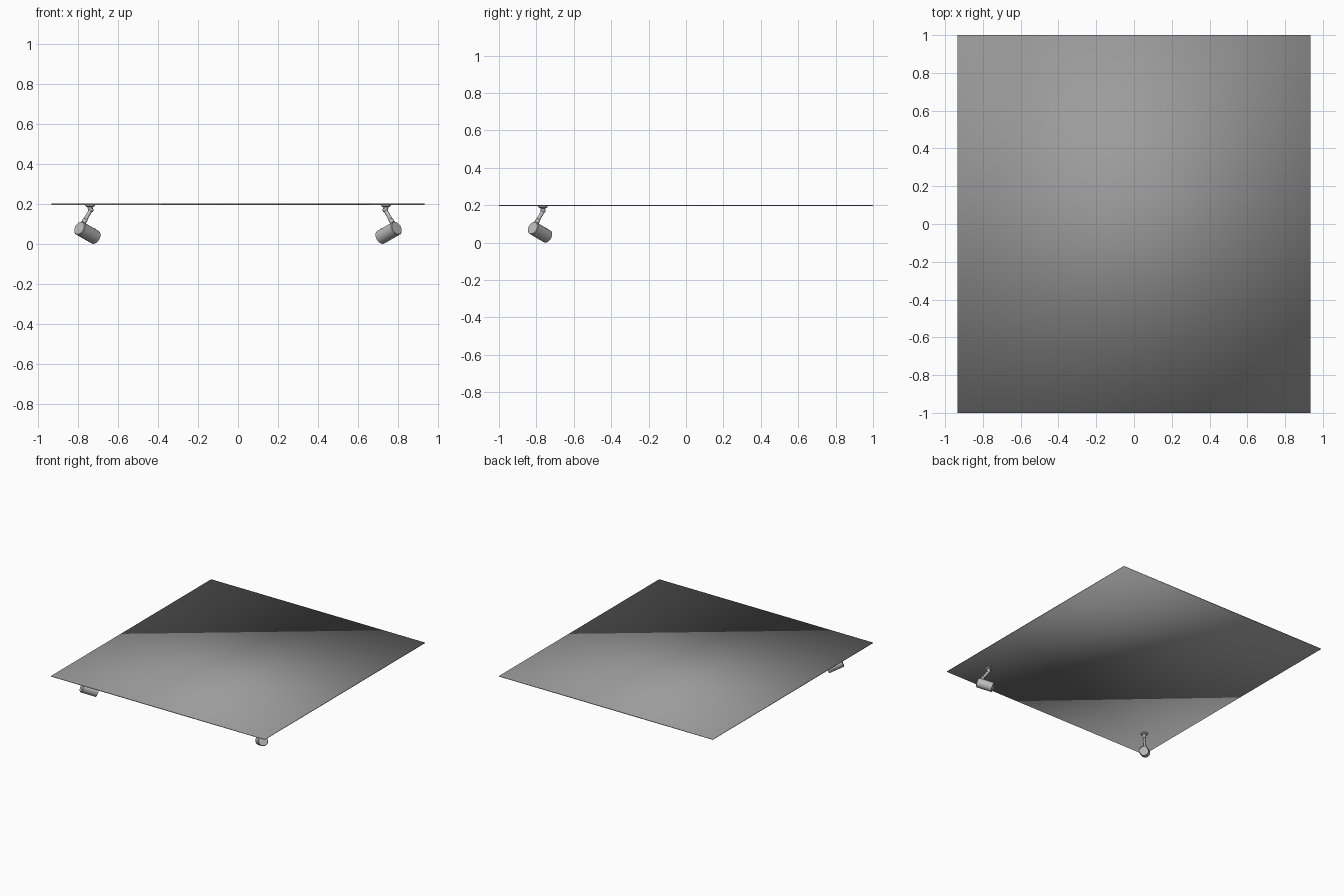
import bpy
import bmesh
import math
from mathutils import Vector

if "Cube" in bpy.data.objects:
    bpy.data.objects.remove(bpy.data.objects["Cube"], do_unlink=True)


def make_material(name, value):
    mat = bpy.data.materials.new(name)
    mat.use_nodes = True
    color = (value, value, value, 1)
    mat.diffuse_color = color
    mat.node_tree.nodes["Principled BSDF"].inputs["Base Color"].default_value = color
    return mat


panel_gray = make_material("panel gray", 0.33)
fixture_gray = make_material("fixture gray", 0.5)


def add_object(name, bm, mat):
    bmesh.ops.recalc_face_normals(bm, faces=bm.faces)
    mesh = bpy.data.meshes.new(name)
    bm.to_mesh(mesh)
    bm.free()
    mesh.materials.append(mat)
    obj = bpy.data.objects.new(name, mesh)
    bpy.context.collection.objects.link(obj)
    bpy.ops.object.select_all(action="DESELECT")
    obj.select_set(True)
    bpy.context.view_layer.objects.active = obj
    return obj


def lathe(name, start, end, profile, mat, sides=32):
    """Revolve (radius, fraction) pairs around the line from start to end."""
    start, end = Vector(start), Vector(end)
    turn = (end - start).to_track_quat("Z", "Y")
    bm = bmesh.new()
    rings = []
    for radius, t in profile:
        ring = []
        for i in range(sides):
            a = math.tau * i / sides
            offset = Vector((radius * math.cos(a), radius * math.sin(a), 0))
            ring.append(bm.verts.new(start.lerp(end, t) + turn @ offset))
        rings.append(ring)
    for low, high in zip(rings, rings[1:]):
        for i in range(sides):
            j = (i + 1) % sides
            bm.faces.new((low[i], low[j], high[j], high[i]))
    bm.faces.new(rings[0])
    bm.faces.new(rings[-1])
    add_object(name, bm, mat)
    bpy.ops.object.shade_smooth_by_angle(angle=math.radians(35))


def ball(name, center, radius, mat):
    bm = bmesh.new()
    bmesh.ops.create_uvsphere(bm, u_segments=20, v_segments=12, radius=radius)
    bmesh.ops.translate(bm, verts=bm.verts, vec=center)
    add_object(name, bm, mat)
    bpy.ops.object.shade_smooth()


# Thin ceiling panel with softly shaded corners
bm = bmesh.new()
bmesh.ops.create_cube(bm, size=1)
bmesh.ops.scale(bm, verts=bm.verts, vec=(1.87, 2, 0.006))
bmesh.ops.translate(bm, verts=bm.verts, vec=(0, 0, 0.198))
add_object("ceiling_panel", bm, panel_gray)
bpy.ops.object.shade_smooth()

# One hanging fixture near each front corner, aimed inward and down
for side, s in (("left", 1), ("right", -1)):
    def at(x, y, z):
        return Vector((s * x, y, z))

    back, front = at(0.795, -0.82, 0.079), at(0.715, -0.743, 0.0335)
    axis = (front - back).normalized()
    top = (Vector((0, 0, 1)) - axis * axis.z).normalized()

    # Mounting flange and stem
    lathe(side + "_mount", at(0.74, -0.765, 0.196), at(0.74, -0.765, 0.168),
          [(0.025, 0), (0.025, 0.22), (0.013, 0.45), (0.011, 1)], fixture_gray, 24)
    # Angled arm with its joints
    elbow = at(0.737, -0.764, 0.17)
    shoulder = back.lerp(front, 0.14) + top * 0.034
    ball(side + "_elbow", elbow, 0.0135, fixture_gray)
    lathe(side + "_arm", elbow, shoulder,
          [(0.010, 0), (0.010, 0.72), (0.0125, 0.75), (0.0125, 1)], fixture_gray, 20)
    # Cylindrical housing with a rounded back edge and a recessed front
    lathe(side + "_housing", back, front,
          [(0.033, 0), (0.036, 0.03), (0.036, 1), (0.032, 1), (0.031, 0.96)],
          fixture_gray)
    # Small tab on top near the front
    tab = back.lerp(front, 0.82) + top * 0.034
    lathe(side + "_tab", tab - axis * 0.012, tab + axis * 0.012,
          [(0.003, 0), (0.005, 0.2), (0.005, 0.8), (0.003, 1)], fixture_gray, 12)
